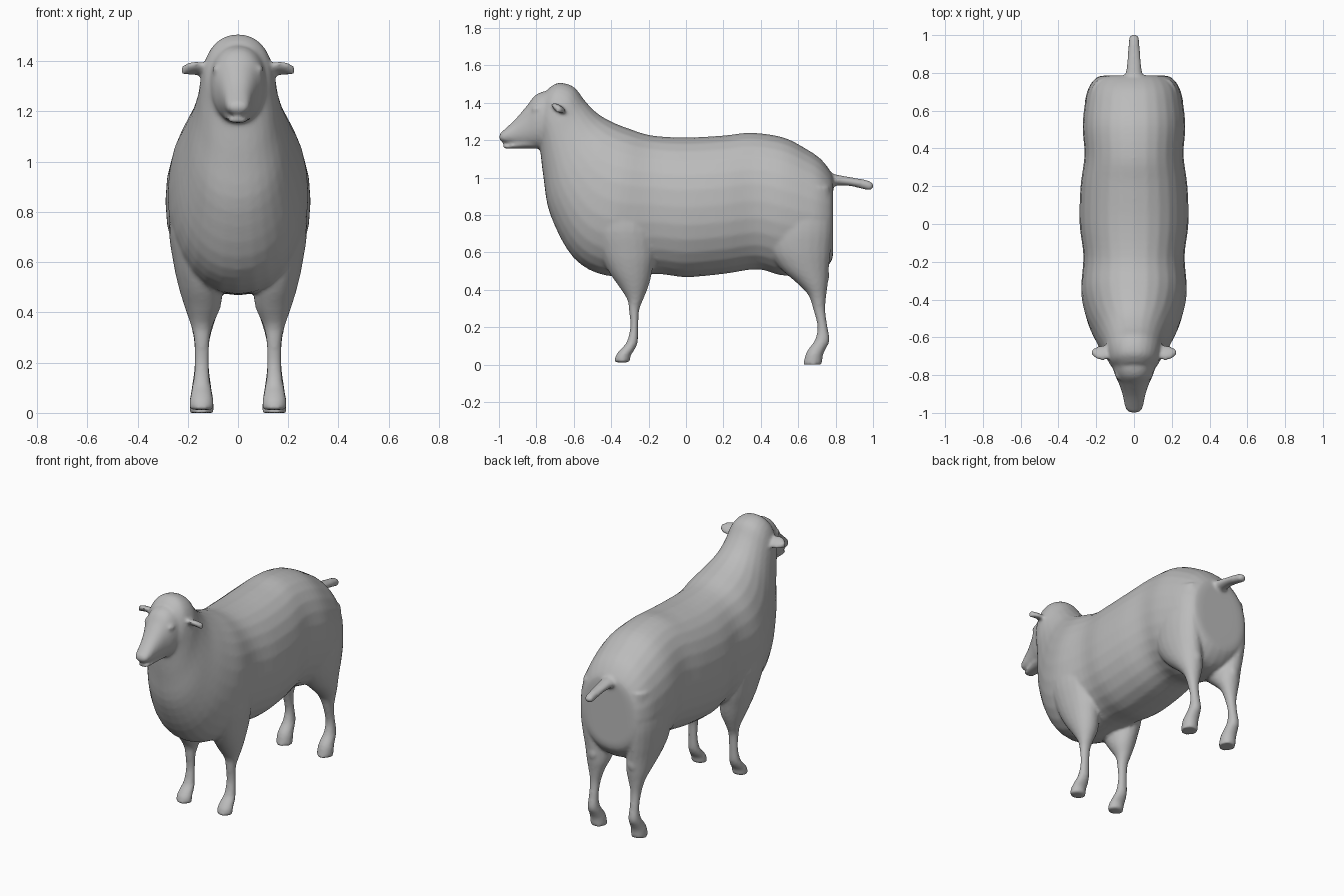
import bpy, bmesh, math
from mathutils import Vector

if "Cube" in bpy.data.objects:
    bpy.data.objects.remove(bpy.data.objects["Cube"])

wool = bpy.data.materials.new("plain grey")
wool.diffuse_color = (0.5, 0.5, 0.5, 1)
wool.use_nodes = True
wool.node_tree.nodes["Principled BSDF"].inputs["Base Color"].default_value = wool.diffuse_color
parts = []


def catmull(rows, steps):
    """Smoothly interpolate rows of numbers."""
    out = []
    for i in range(len(rows) - 1):
        a, b, c, d = (rows[max(0, min(len(rows) - 1, i + k))] for k in (-1, 0, 1, 2))
        for s in range(steps):
            t = s / steps
            out.append([0.5 * (2 * q + (r - p) * t + (2 * p - 5 * q + 4 * r - u) * t * t
                               + (3 * q - p - 3 * r + u) * t ** 3)
                        for p, q, r, u in zip(a, b, c, d)])
    return out + [rows[-1]]


def loft(name, rings, n=28, power=1.0):
    """Skin closed rings, each a centre and two half axes."""
    bm = bmesh.new()
    loops = []
    for centre, u, v in rings:
        loop = []
        for i in range(n):
            a = 2 * math.pi * i / n
            c, s = math.cos(a), math.sin(a)
            loop.append(bm.verts.new(centre + u * math.copysign(abs(c) ** power, c)
                                     + v * math.copysign(abs(s) ** power, s)))
        loops.append(loop)
    for p, q in zip(loops, loops[1:]):
        for i in range(n):
            j = (i + 1) % n
            bm.faces.new((p[i], p[j], q[j], q[i]))
    bm.faces.new(loops[0])
    bm.faces.new(loops[-1])
    bmesh.ops.recalc_face_normals(bm, faces=bm.faces)
    mesh = bpy.data.meshes.new(name)
    bm.to_mesh(mesh)
    bm.free()
    ob = bpy.data.objects.new(name, mesh)
    bpy.context.collection.objects.link(ob)
    parts.append(ob)
    return ob


def spine(name, rows, power=1.0, steps=4):
    """Rows: top y, top z, bottom y, bottom z, half width."""
    rings = []
    for ty, tz, by, bz, w in catmull(rows, steps):
        t, b = Vector((0, ty, tz)), Vector((0, by, bz))
        rings.append(((t + b) / 2, (t - b) / 2, Vector((w, 0, 0))))
    return loft(name, rings, power=power)


def leg(name, side, rows):
    """Rows: z, y range, x range."""
    rings = []
    for z, y0, y1, x0, x1 in catmull(rows, 4):
        rings.append((Vector((side * (x0 + x1) / 2, (y0 + y1) / 2, z)),
                      Vector(((x1 - x0) / 2, 0, 0)), Vector((0, (y1 - y0) / 2, 0))))
    loft(name, rings, 20)


def ball(name, centre, size):
    """Ellipsoid as a loft of circles along x."""
    rings = []
    for i in range(1, 12):
        a = math.pi * i / 12
        rings.append((Vector(centre) + Vector((-size[0] * math.cos(a), 0, 0)),
                      Vector((0, size[1] * math.sin(a), 0)), Vector((0, 0, size[2] * math.sin(a)))))
    loft(name, rings, 16)


# Trunk, chest, neck and woolly crown in one sweep
spine("trunk", [
    (.787, .99, .787, .64, .13), (.775, 1.03, .78, .56, .195), (.72, 1.10, .72, .49, .24),
    (.64, 1.155, .64, .47, .26), (.52, 1.215, .50, .48, .272), (.35, 1.24, .38, .51, .262),
    (.20, 1.225, .20, .485, .283), (0, 1.215, 0, .468, .288), (-.18, 1.225, -.16, .485, .268),
    (-.30, 1.26, -.42, .475, .28), (-.40, 1.30, -.60, .57, .25), (-.475, 1.345, -.725, .80, .20),
    (-.54, 1.41, -.762, 1.0, .165), (-.60, 1.485, -.78, 1.15, .147), (-.68, 1.507, -.79, 1.22, .125),
    (-.735, 1.478, -.795, 1.30, .085)], power=.92)

# Skull and muzzle
spine("head", [
    (-.62, 1.44, -.66, 1.20, .09), (-.72, 1.465, -.74, 1.165, .115), (-.80, 1.445, -.79, 1.155, .102),
    (-.85, 1.385, -.84, 1.162, .08), (-.91, 1.315, -.90, 1.172, .06), (-.97, 1.258, -.96, 1.185, .048),
    (-.99, 1.240, -.983, 1.192, .038), (-1.0, 1.222, -.997, 1.202, .022)], power=.9)
spine("lower_jaw", [
    (-.80, 1.22, -.80, 1.155, .06), (-.89, 1.195, -.89, 1.156, .048),
    (-.95, 1.178, -.955, 1.154, .038), (-.978, 1.176, -.978, 1.160, .024)])

# Tail
spine("tail", [
    (.70, 1.05, .70, .93, .06), (.78, 1.022, .79, .955, .045), (.87, 1.004, .87, .956, .036),
    (.96, .988, .95, .938, .029), (.992, .975, .985, .932, .026), (1.002, .962, 1.0, .945, .014)])

front = [(.92, -.50, -.20, .12, .24), (.75, -.50, -.17, .10, .275), (.60, -.46, -.165, .08, .258),
         (.50, -.415, -.18, .062, .236), (.42, -.36, -.20, .07, .212), (.35, -.315, -.228, .10, .188),
         (.29, -.305, -.25, .112, .175), (.20, -.298, -.255, .116, .172), (.12, -.318, -.258, .11, .18),
         (.08, -.352, -.275, .102, .188), (.05, -.375, -.295, .098, .192), (.012, -.385, -.30, .096, .192)]
hind = [(.95, .50, .77, .10, .235), (.75, .44, .782, .08, .262), (.62, .44, .775, .07, .255),
        (.52, .50, .765, .062, .236), (.43, .60, .758, .07, .212), (.37, .655, .75, .09, .193),
        (.29, .682, .745, .112, .176), (.20, .703, .757, .116, .173), (.13, .688, .768, .11, .18),
        (.08, .652, .745, .102, .188), (.05, .638, .732, .098, .192), (.0, .625, .728, .096, .192)]
for side, word in ((-1, "left"), (1, "right")):
    leg("front_leg_" + word, side, front)
    leg("hind_leg_" + word, side, hind)
    ball("hock_" + word, (side * .14, .745, .475), (.03, .022, .04))
    ball("brow_" + word, (side * .082, -.79, 1.365), (.02, .035, .022))
    # Leaf-shaped ear, tilted so its hollow faces forward
    rings = []
    for x, z, h in catmull([(.08, 1.365, .018), (.12, 1.368, .022), (.16, 1.372, .038),
                            (.195, 1.370, .032), (.216, 1.366, .018), (.226, 1.364, .006)], 4):
        rings.append((Vector((side * x, -.682, z)), Vector((0, -h, h * .6)),
                      Vector((0, .009, .015))))
    loft("ear_" + word, rings, 16)

# Fuse the parts into one smooth skin
bpy.ops.object.select_all(action='DESELECT')
for ob in parts:
    ob.select_set(True)
sheep = parts[0]
bpy.context.view_layer.objects.active = sheep
bpy.ops.object.join()
sheep.name = "sheep_body"
remesh = sheep.modifiers.new("fuse", 'REMESH')
remesh.mode = 'VOXEL'
remesh.voxel_size = .01
remesh.use_smooth_shade = True
relax = sheep.modifiers.new("relax", 'SMOOTH')
relax.factor = .5
relax.iterations = 5
bpy.ops.object.convert(target='MESH')
sheep.data.materials.clear()
sheep.data.materials.append(wool)
bpy.ops.object.shade_smooth()
